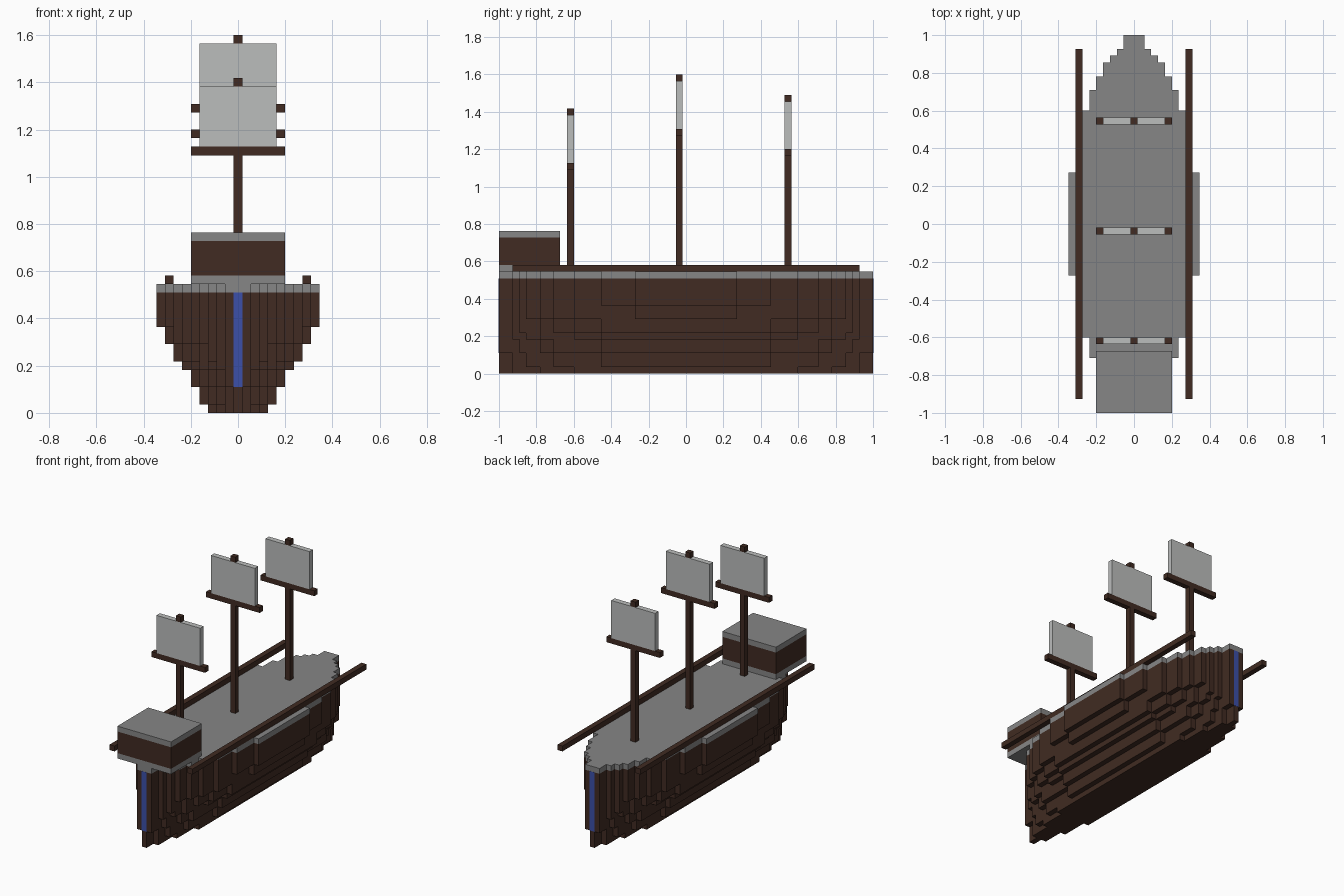
import bpy
import bmesh
from math import floor

cube = bpy.data.objects.get("Cube")
if cube:
    bpy.data.objects.remove(cube, do_unlink=True)

U = 2 / 55  # one building block


def material(name, rgb):
    mat = bpy.data.materials.new(name)
    mat.use_nodes = True
    mat.diffuse_color = (*rgb, 1)
    mat.node_tree.nodes["Principled BSDF"].inputs["Base Color"].default_value = (*rgb, 1)
    return mat


WOOD = material("dark wood", (0.052, 0.024, 0.016))
DECK = material("deck grey", (0.24, 0.24, 0.24))
SAIL = material("sail white", (0.5, 0.51, 0.505))
BLUE = material("blue stripe", (0.045, 0.08, 0.4))


def finish(name, bm, mat):
    bmesh.ops.recalc_face_normals(bm, faces=bm.faces)
    mesh = bpy.data.meshes.new(name)
    bm.to_mesh(mesh)
    bm.free()
    mesh.materials.append(mat)
    obj = bpy.data.objects.new(name, mesh)
    bpy.context.scene.collection.objects.link(obj)


def box(name, mat, x, y, z):
    """Box from (low, high) ranges counted in blocks."""
    bm = bmesh.new()
    bmesh.ops.create_cube(bm, size=1)
    for v in bm.verts:
        for i, (low, high) in enumerate((x, y, z)):
            v.co[i] = (low if v.co[i] < 0 else high) * U
    finish(name, bm, mat)


# Deck outline: (half length, half width) of each step from middle to tip
BANDS = [(7.5, 9.5), (12.5, 8.5), (16.5, 7.5), (19.5, 6.5), (21.5, 5.5),
         (23.5, 4.5), (24.5, 3.5), (25.5, 2.5), (27.5, 1.5)]


def add_layer(bm, scale, bottom, top):
    """Stepped plan outline, narrowed by scale and extruded upwards."""
    steps = []
    for length, width in BANDS:
        w = floor(width * scale + 0.3) + 0.5
        if steps and steps[-1][1] == w:
            steps[-1] = (length, w)
        else:
            steps.append((length, w))
    quarter, start = [], None
    for length, w in steps:
        if start is not None:
            quarter.append((w, start))
        quarter.append((w, length))
        start = length
    half = [(x, -y) for x, y in reversed(quarter)] + quarter
    outline = half + [(-x, y) for x, y in reversed(half)]
    face = bm.faces.new([bm.verts.new((x * U, y * U, bottom * U)) for x, y in outline])
    new = bmesh.ops.extrude_face_region(bm, geom=[face], use_keep_orig=True)["geom"]
    verts = [g for g in new if isinstance(g, bmesh.types.BMVert)]
    bmesh.ops.translate(bm, verts=verts, vec=(0, 0, (top - bottom) * U))


# Hull of stepped layers that widen towards the deck
levels = [0, 1, 3, 5, 6, 8, 10, 14]
scales = [0.37, 0.46, 0.58, 0.685, 0.79, 0.895, 1]
hull = bmesh.new()
for scale, bottom, top in zip(scales, levels, levels[1:]):
    add_layer(hull, scale, bottom, top)
finish("hull", hull, WOOD)

deck = bmesh.new()
add_layer(deck, 1, 14, 15)
finish("deck", deck, DECK)

# Blue stripes on the bow and stern posts
for name, end in (("stern_stripe", -27.5), ("bow_stripe", 27.5)):
    box(name, BLUE, (-0.5, 0.5), (end - 0.04, end + 0.04), (3, 14))

# Side rails
for name, x in (("left_rail", 8), ("right_rail", -8)):
    box(name, WOOD, (x - 0.5, x + 0.5), (-25.5, 25.5), (15, 16))

# Cabin
for name, mat, z in (("cabin_floor", DECK, (15, 16)), ("cabin_walls", WOOD, (16, 20)),
                     ("cabin_roof", DECK, (20, 21))):
    box(name, mat, (-5.5, 5.5), (-27.5, -18.5), z)

# Masts, each with a yard, a sail and a cap
for name, y, top in (("rear", -17, 39), ("middle", -1, 44), ("fore", 15, 41)):
    depth = (y - 0.5, y + 0.5)
    box(name + "_mast", WOOD, (-0.5, 0.5), depth, (15, top - 9))
    box(name + "_yard", WOOD, (-5.5, 5.5), depth, (top - 9, top - 8))
    box(name + "_sail", SAIL, (-4.5, 4.5), depth, (top - 8, top - 1))
    box(name + "_mast_cap", WOOD, (-0.5, 0.5), depth, (top - 1, top))
